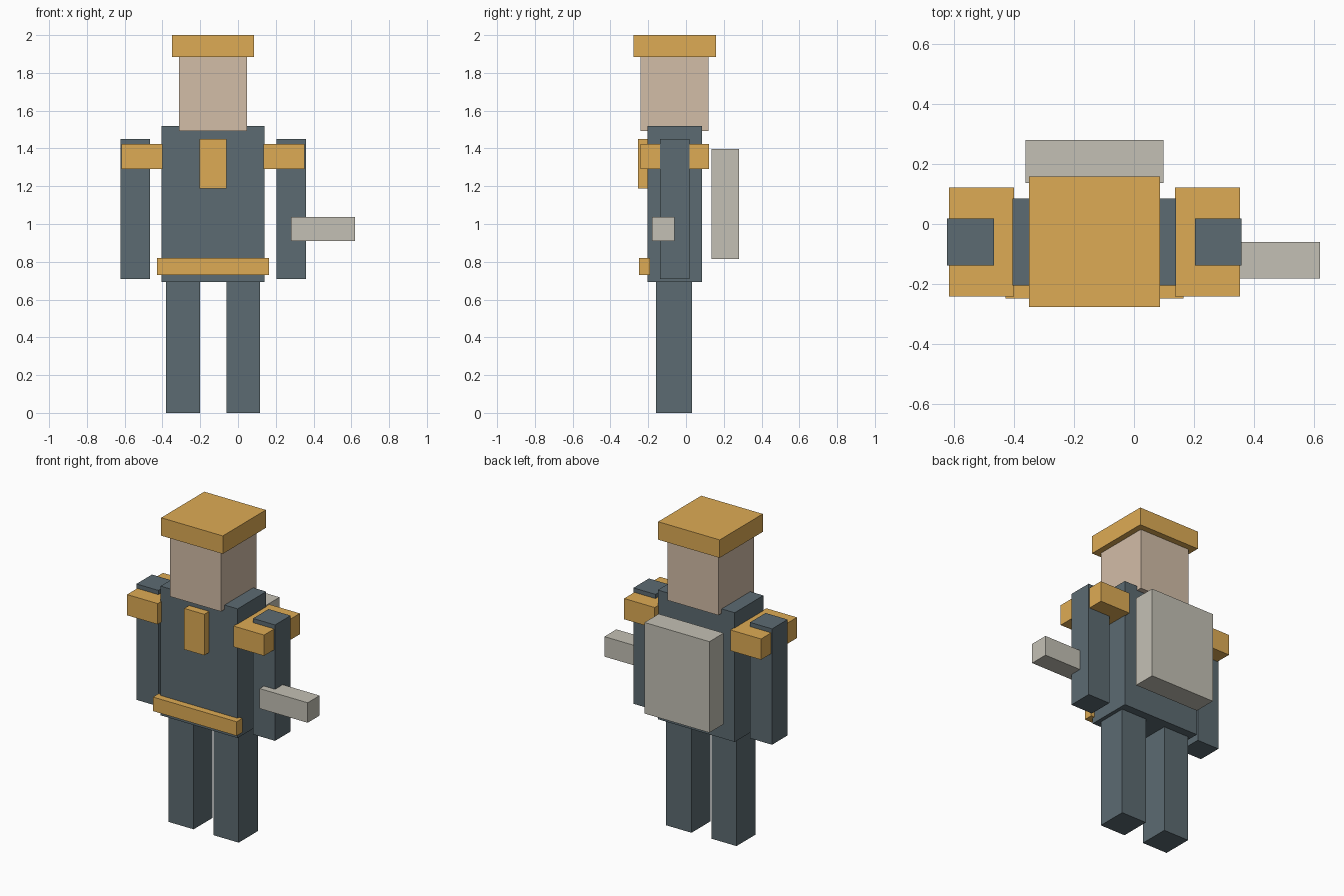
import bpy
from mathutils import Vector

if "Cube" in bpy.data.objects:
    bpy.data.objects.remove(bpy.data.objects["Cube"])

MID = -0.132  # x of the body's symmetry plane


def colour(name, rgb):
    mat = bpy.data.materials.new(name)
    mat.diffuse_color = (*rgb, 1)
    mat.use_nodes = True
    mat.node_tree.nodes["Principled BSDF"].inputs["Base Color"].default_value = mat.diffuse_color
    return mat


slate = colour("slate", (0.107, 0.147, 0.168))
gold = colour("gold", (0.73, 0.41, 0.09))
skin = colour("skin", (0.65, 0.51, 0.39))
stone = colour("stone", (0.55, 0.53, 0.46))


def box(name, x, y, z, mat):
    """Box from (min, max) ranges on each axis."""
    lo, hi = Vector((x[0], y[0], z[0])), Vector((x[1], y[1], z[1]))
    bpy.ops.mesh.primitive_cube_add(size=1, location=(lo + hi) / 2)
    obj = bpy.context.object
    obj.name = name
    obj.scale = hi - lo
    bpy.ops.object.transform_apply(location=False, rotation=False, scale=True)
    obj.data.materials.append(mat)


def centred(name, width, y, z, mat):
    box(name, (MID - width / 2, MID + width / 2), y, z, mat)


def pair(name, inner, outer, y, z, mat):
    """Two boxes mirrored about the body's middle."""
    box(name + "_right", (MID - outer, MID - inner), y, z, mat)
    box(name + "_left", (MID + inner, MID + outer), y, z, mat)


# Body
centred("torso", 0.545, (-0.205, 0.085), (0.693, 1.52), slate)
pair("leg", 0.07, 0.249, (-0.16, 0.033), (0.0, 0.693), slate)
pair("arm", 0.335, 0.491, (-0.138, 0.019), (0.708, 1.45), slate)

# Head and cap
centred("head", 0.36, (-0.241, 0.119), (1.492, 1.885), skin)
centred("cap", 0.436, (-0.277, 0.159), (1.885, 2.0), gold)

# Gold trim
pair("shoulder_pad", 0.268, 0.485, (-0.241, 0.122), (1.29, 1.423), gold)
centred("chest_plate", 0.142, (-0.254, -0.196), (1.187, 1.45), gold)
centred("belt", 0.593, (-0.248, -0.19), (0.73, 0.82), gold)

# Equipment
centred("backpack", 0.46, (0.136, 0.28), (0.815, 1.398), stone)
box("hand_tool", (0.28, 0.62), (-0.181, -0.06), (0.91, 1.038), stone)
